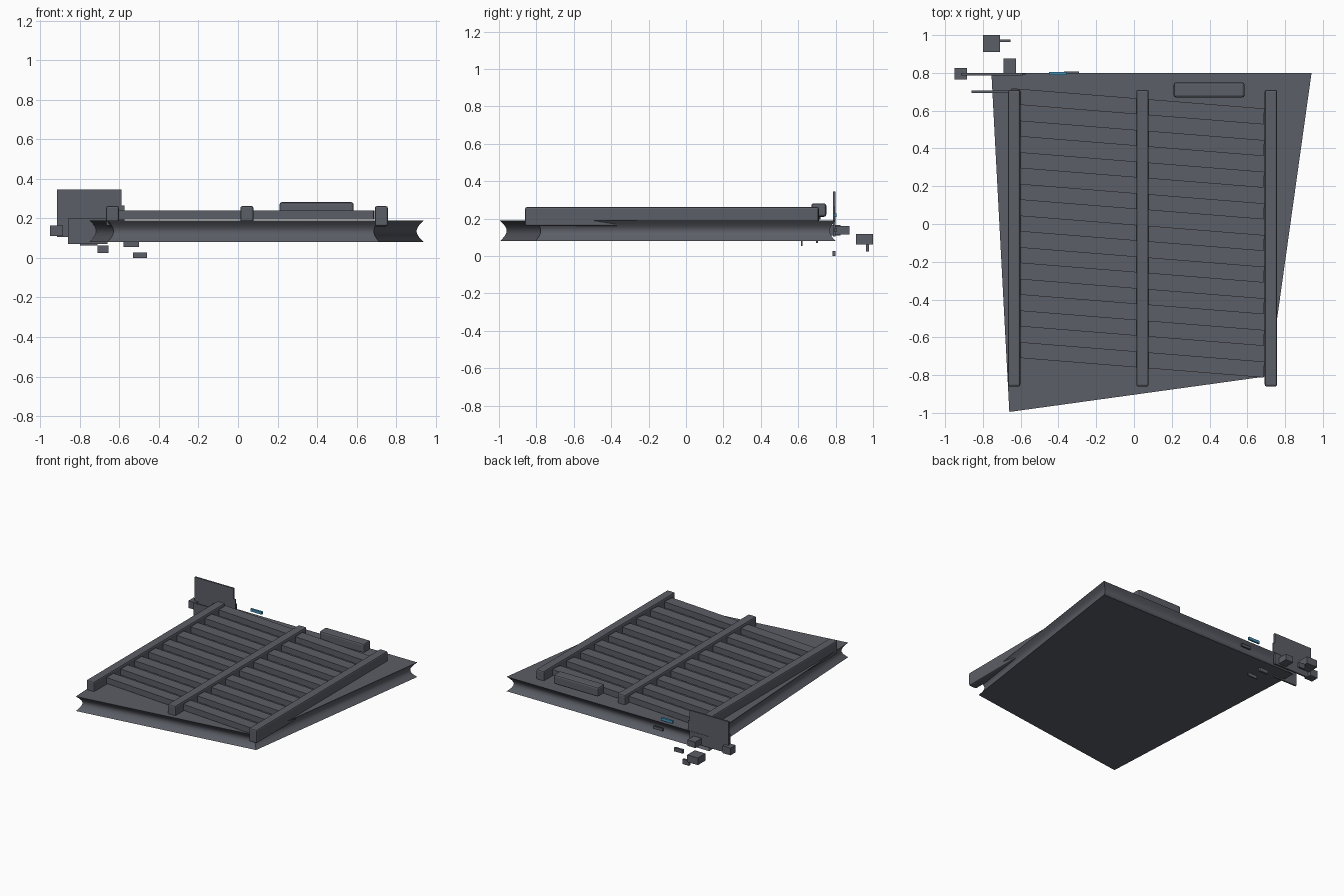
import bpy, bmesh, math
from mathutils import Vector

if "Cube" in bpy.data.objects:
    bpy.data.objects.remove(bpy.data.objects["Cube"])


def material(name, rgb):
    m = bpy.data.materials.new(name)
    m.diffuse_color = (*rgb, 1)
    m.use_nodes = True
    m.node_tree.nodes["Principled BSDF"].inputs["Base Color"].default_value = m.diffuse_color
    return m


GREY = material("slate grey", (0.105, 0.112, 0.133))
BLUE = material("light blue", (0.06, 0.30, 0.50))


def finish(name, bm, mat):
    bmesh.ops.recalc_face_normals(bm, faces=bm.faces)
    me = bpy.data.meshes.new(name)
    bm.to_mesh(me)
    bm.free()
    me.materials.append(mat)
    ob = bpy.data.objects.new(name, me)
    bpy.context.collection.objects.link(ob)
    return ob


def box(name, x, y, z, mat=GREY, bevel=0, turn=0):
    """Box from its extents, optionally bevelled and turned about z."""
    bm = bmesh.new()
    bmesh.ops.create_cube(bm, size=1)
    bmesh.ops.scale(bm, vec=(x[1] - x[0], y[1] - y[0], z[1] - z[0]), verts=bm.verts)
    ob = finish(name, bm, mat)
    ob.location = (sum(x) / 2, sum(y) / 2, sum(z) / 2)
    ob.rotation_euler.z = turn
    if bevel:
        mod = ob.modifiers.new("bevel", 'BEVEL')
        mod.width, mod.segments = bevel, 2
    return ob


def inset(points, d):
    """Move every edge of a counter-clockwise outline inward by d."""
    out = []
    for i, p in enumerate(points):
        a = (p - points[i - 1]).normalized()
        b = (points[(i + 1) % len(points)] - p).normalized()
        na, nb = Vector((-a.y, a.x)), Vector((-b.y, b.x))
        out.append(p + (na + nb) * d / (1 + na.dot(nb)))
    return out


# Skewed slab with a hollow rounded rim
corners = [Vector(c) for c in ((-0.66, -0.995), (0.715, -0.805), (0.94, 0.80), (-0.755, 0.80))]
bm = bmesh.new()
rings = []
N = 10
for k in range(N + 1):
    t = k / N
    ring = inset(corners, 0.032 * math.sin(math.pi * t))
    rings.append([bm.verts.new((p.x, p.y, 0.08 + 0.11 * t)) for p in ring])
for lo, hi in zip(rings, rings[1:]):
    for i in range(4):
        j = (i + 1) % 4
        bm.faces.new((lo[i], lo[j], hi[j], hi[i]))
bm.faces.new(rings[0])
bm.faces.new(rings[-1])
slab = finish("slab", bm, GREY)
bpy.context.view_layer.objects.active = slab
slab.select_set(True)
bpy.ops.object.shade_smooth_by_angle(angle=math.radians(30))

# Three long rails
for i, x in enumerate((-0.635, 0.045, 0.725)):
    box(f"rail_{i + 1}", (x - 0.033, x + 0.033), (-0.86, 0.71), (0.16, 0.262), bevel=0.01)

# Nine slats laid at a slight angle under the rails
for i in range(9):
    y = 0.623 - 0.1675 * i
    box(f"slat_{i + 1}", (-0.655, 0.69), (y - 0.042, y + 0.042), (0.195, 0.24), turn=-0.08)

# Rounded block near the back edge
box("back_block", (0.21, 0.585), (0.67, 0.75), (0.21, 0.282), bevel=0.012)

# Upright plate and small loose parts at the back left corner
parts = {
    "upright_plate": ((-0.915, -0.59), (0.787, 0.799), (0.105, 0.345)),
    "plate_tab": ((-0.62, -0.575), (0.79, 0.798), (0.19, 0.265)),
    "side_fin": ((-0.86, -0.66), (0.694, 0.706), (0.07, 0.20)),
    "outer_cube": ((-0.95, -0.885), (0.765, 0.825), (0.11, 0.165)),
    "inner_cube": ((-0.69, -0.625), (0.79, 0.875), (0.115, 0.16)),
    "far_cube": ((-0.80, -0.71), (0.91, 1.0), (0.063, 0.117)),
    "far_chip": ((-0.71, -0.655), (0.963, 0.978), (0.025, 0.062)),
    "low_chip": ((-0.53, -0.46), (0.782, 0.798), (0.0, 0.028)),
    "under_chip": ((-0.58, -0.50), (0.615, 0.623), (0.055, 0.08)),
    "edge_chip": ((-0.37, -0.29), (0.795, 0.808), (0.13, 0.15)),
}
for name, extents in parts.items():
    box(name, *extents)

# Small blue marker strip
box("marker_strip", (-0.45, -0.355), (0.79, 0.804), (0.208, 0.228), BLUE)
